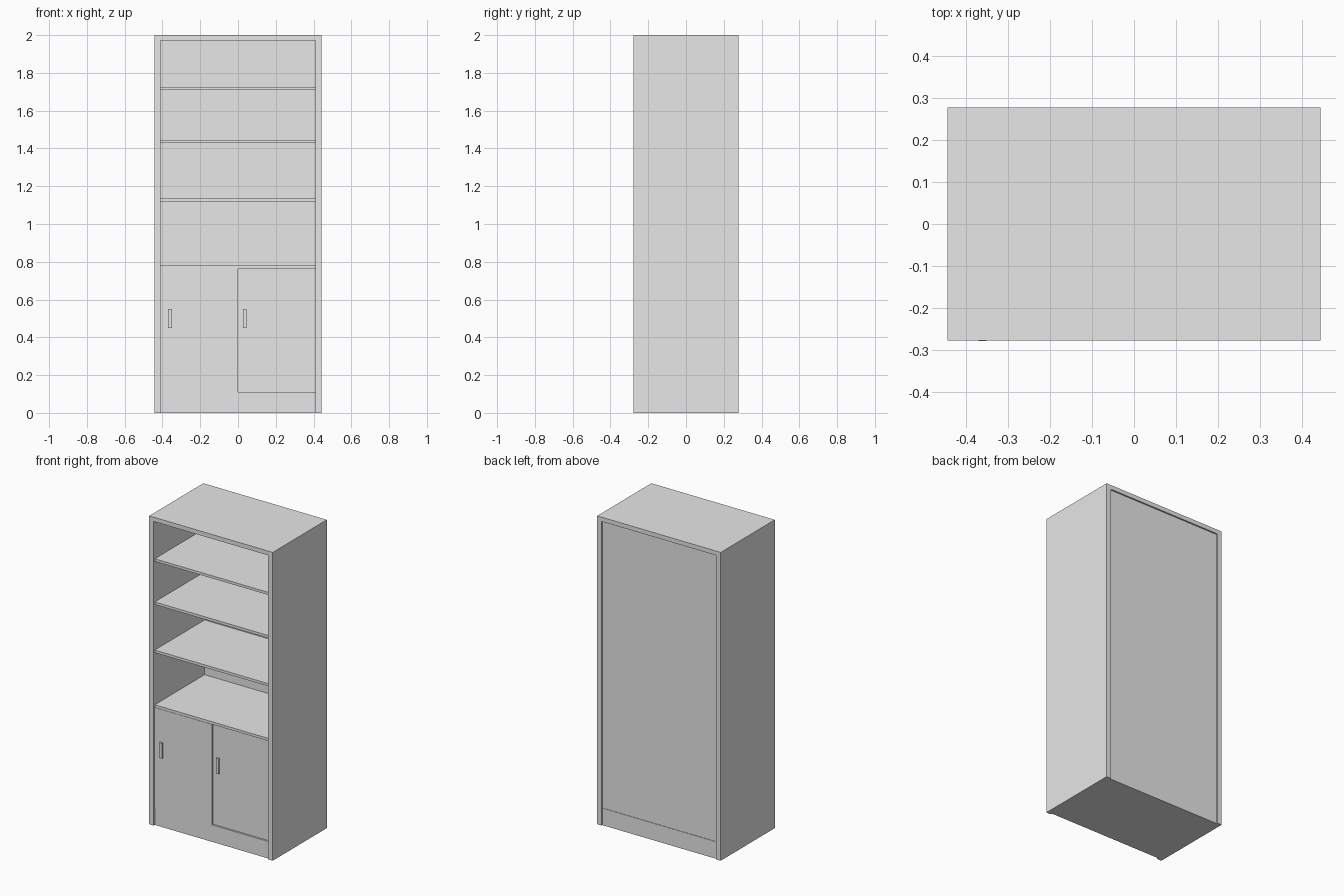
import bpy
import bmesh
from mathutils import Vector

cube = bpy.data.objects.get("Cube")
if cube:
    bpy.data.objects.remove(cube, do_unlink=True)

grey = bpy.data.materials.new("light_grey")
grey.use_nodes = True
grey.diffuse_color = (0.8, 0.8, 0.8, 1)
grey.node_tree.nodes["Principled BSDF"].inputs["Base Color"].default_value = (0.8, 0.8, 0.8, 1)


def box(name, x, y, z):
    """Flat-faced panel from (min, max) ranges on each axis."""
    low, high = Vector((x[0], y[0], z[0])), Vector((x[1], y[1], z[1]))
    bm = bmesh.new()
    bmesh.ops.create_cube(bm, size=1)
    bmesh.ops.scale(bm, vec=high - low, verts=bm.verts)
    bmesh.ops.translate(bm, vec=(low + high) / 2, verts=bm.verts)
    mesh = bpy.data.meshes.new(name)
    bm.to_mesh(mesh)
    bm.free()
    mesh.materials.append(grey)
    obj = bpy.data.objects.new(name, mesh)
    bpy.context.collection.objects.link(obj)
    return obj


HALF_W, HALF_D, HEIGHT = 0.443, 0.277, 2.0
TOP_Z = 1.972          # underside of the top board
INNER = 0.411          # inner face of the side panels
FRONT = -0.266         # shelf and plinth front
BACK = 0.267           # outer face of the back panel
BACK_IN = 0.245
PLINTH = 0.11

# Outer carcass
box("top_board", (-HALF_W, HALF_W), (-HALF_D, HALF_D), (TOP_Z, HEIGHT))
box("left_side_panel", (INNER, HALF_W), (-HALF_D, HALF_D), (0, TOP_Z))
box("right_side_panel", (-HALF_W, -INNER), (-HALF_D, HALF_D), (0, TOP_Z))
box("back_panel", (-INNER, INNER), (BACK_IN, BACK), (PLINTH, TOP_Z))
box("plinth", (-INNER, INNER), (FRONT, BACK + 0.003), (0, PLINTH))

# Shelves, the lowest one covering the cupboard
shelves = {"cupboard_top": 0.779, "lower_shelf": 1.134,
           "middle_shelf": 1.446, "upper_shelf": 1.726}
for name, top in shelves.items():
    box(name, (-INNER, INNER), (FRONT, BACK_IN), (top - 0.017, top))

# Sliding doors, one running behind the other, each with a pull
for side, x0, x1, face in (("right", -INNER, 0, FRONT - 0.002),
                           ("left", -0.02, INNER, FRONT + 0.012)):
    box(side + "_door", (x0, x1), (face, face + 0.012), (PLINTH, 0.762))
    pull_x = -0.37 if side == "right" else 0.026
    box(side + "_door_pull", (pull_x, pull_x + 0.02),
        (face - 0.01, face + 0.005), (0.45, 0.55))
